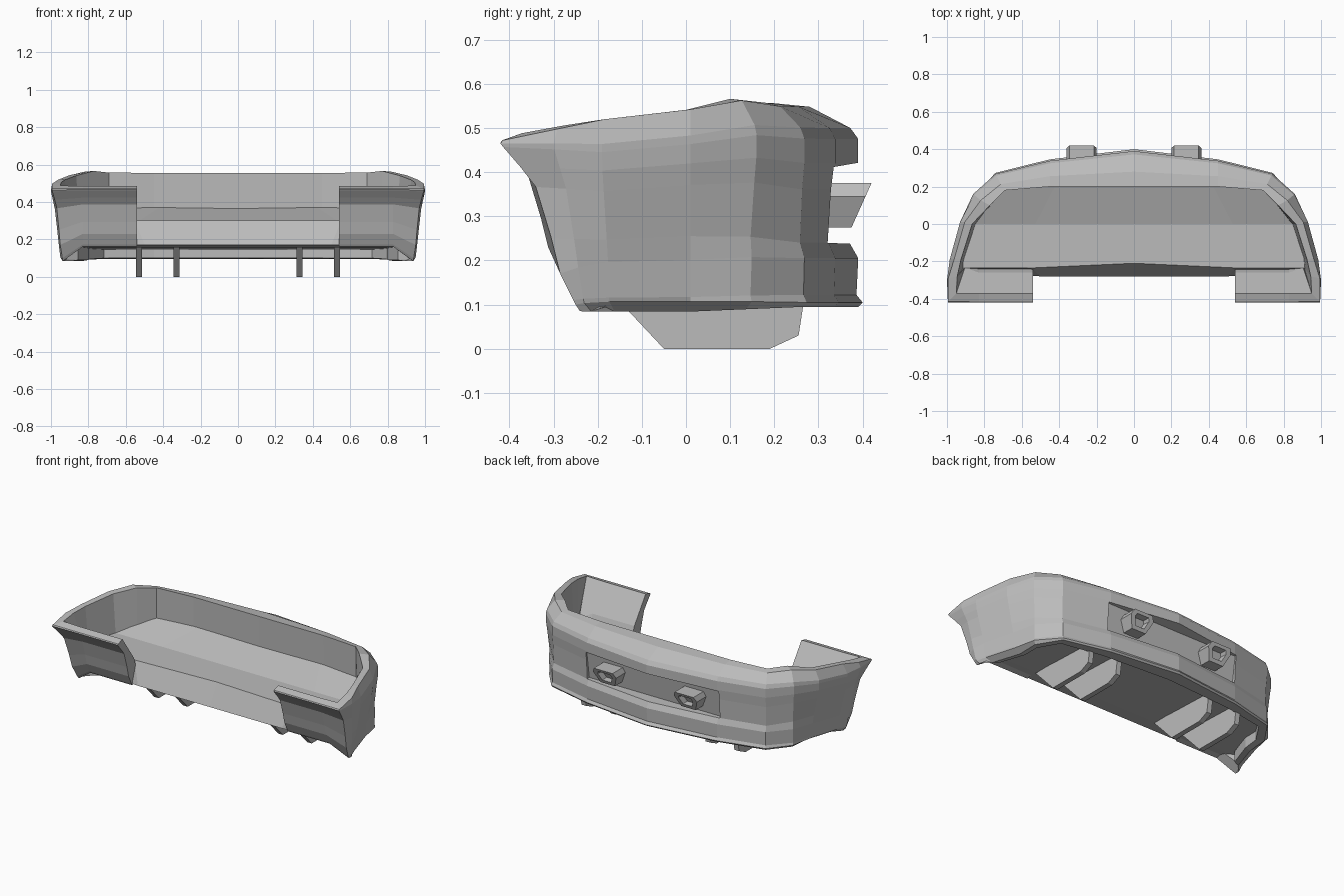
import bpy
import bmesh
from mathutils import Vector

cube = bpy.data.objects.get("Cube")
if cube:
    bpy.data.objects.remove(cube, do_unlink=True)

GREY = (0.5, 0.5, 0.5, 1.0)
grey = bpy.data.materials.new("plain grey")
grey.use_nodes = True
grey.diffuse_color = GREY
grey.node_tree.nodes["Principled BSDF"].inputs["Base Color"].default_value = GREY


def loft(name, rings):
    """Skin a series of closed rings into one capped, flat shaded object."""
    bm = bmesh.new()
    rows = [[bm.verts.new(p) for p in ring] for ring in rings]
    count = len(rows[0])
    for a, b in zip(rows, rows[1:]):
        for i in range(count):
            j = (i + 1) % count
            bm.faces.new((a[i], a[j], b[j], b[i]))
    bm.faces.new(rows[0][::-1])
    bm.faces.new(rows[-1])
    bmesh.ops.recalc_face_normals(bm, faces=bm.faces)
    mesh = bpy.data.meshes.new(name)
    bm.to_mesh(mesh)
    bm.free()
    mesh.materials.append(grey)
    obj = bpy.data.objects.new(name, mesh)
    bpy.context.collection.objects.link(obj)
    return obj


def mirrored(rings):
    """Mirror half a set of rings, ordered outward from x = 0."""
    left = [[Vector((-p[0], p[1], p[2])) for p in r] for r in rings[:0:-1]]
    return left + rings


# Wall profiles as (inward offset, height), from the inside of the lower lip
# over the outer face to the rim; the last two follow the inner wall
BACK = [(.09, .16), (.09, .1), (0, .095), (-.01, .105), (.004, .122), (0, .205),
        (.02, .24), (.01, .36), (0, .42), (0, .475), (.018, .5), (.11, .548),
        (0, .556), (-.01, .2)]
SIDE = [(.13, .16), (.13, .09), (.095, .084), (.055, .108), (.052, .118), (.045, .205),
        (.035, .26), (.012, .38), (.003, .43), (0, .475), (0, .495), (.025, .556),
        (0, .555), (.02, .25)]
WING = [(.25, .16), (.25, .1), (.18, .085), (.17, .1), (.165, .11), (.135, .17),
        (.115, .25), (.08, .365), (.045, .41), (.006, .455), (0, .463), (.005, .47),
        (.05, .486), (.14, .29)]
LOW = .09

# Stations: outer point, inward direction, inner rim point, rim height, low edge, blend
STATIONS = [
    ((0, .39), (0, -1), (0, .2), .556, LOW, (BACK, BACK)),
    ((.45, .338), (0, -.75), (.45, .2), .556, LOW, (BACK, BACK)),
    ((.74, .268), (-.25, -.5), (.69, .18), .557, LOW, (BACK, BACK)),
    ((.86, .16), (-.6, -.5), (.77, .1), .566, LOW, (BACK, SIDE)),
    ((.93, .01), (-1, 0), (.865, 0), .541, LOW, (SIDE, SIDE)),
    ((.985, -.19), (-1, .3), (.925, -.19), .519, LOW, (SIDE, SIDE)),
    ((1, -.3), (-.45, .62), (.945, -.28), .505, LOW, (SIDE, WING)),
    ((.995, -.42), (-.33, 1), (.95, -.372), .488, LOW, (WING, WING)),
    ((.83, -.42), (0, .8), (.83, -.372), .485, .165, (WING, WING)),
    ((.54, -.42), (0, .8), (.54, -.372), .485, .165, (WING, WING)),
]


def section(outer, inward, rim, top, low, blend):
    ring = []
    crown = (blend[0][-2][1] + blend[1][-2][1]) / 2
    for k, (a, b) in enumerate(zip(*blend)):
        off, z = (a[0] + b[0]) / 2, (a[1] + b[1]) / 2
        z = low + (z - LOW) * (top - low) / (crown - LOW)
        base = outer
        if k >= len(BACK) - 2:
            base = rim
            off = off if k == len(BACK) - 1 else 0
        ring.append(Vector((base[0] + inward[0] * off, base[1] + inward[1] * off, z)))
    return ring


shell = loft("bumper_shell", mirrored([section(*s) for s in STATIONS]))

# Tilted recess cut into the back of the shell
cutter = loft("recess_cutter", [
    [(x, .325, .41), (x, .3, .24), (x, .5, .235), (x, .5, .44)] for x in (-.46, .46)])
cut = shell.modifiers.new("recess", "BOOLEAN")
cut.operation = "DIFFERENCE"
cut.solver = "EXACT"
cut.object = cutter
bpy.context.view_layer.objects.active = shell
shell.select_set(True)
bpy.ops.object.modifier_apply(modifier=cut.name)
bpy.data.objects.remove(cutter, do_unlink=True)

# Tray as (depth, height, half width): floor from front to back, then underside
FLOOR = [(-.21, .3, .92), (0, .3, .88), (.22, .38, .69), (.27, .145, .7),
         (0, .155, .85), (-.2, .165, .9), (-.28, .17, .83)]
floor_rings = []
for share in (0, .6, 1):
    ring = []
    for k, (y, z, half) in enumerate(FLOOR):
        if k == 0:
            y -= .025 * min(share / .6, 1)
        if k == 2:
            z -= .01 * (1 - share)
        if k == len(FLOOR) - 1 and share == 1:
            y += .02
        ring.append(Vector((half * share, y, z)))
    floor_rings.append(ring)
loft("inner_tray", mirrored(floor_rings))

# Pair of faceted tail pipes with slanted mouths
PIPE = [(-.065, .375), (.065, .375), (.08, .345), (.05, .275), (-.05, .275), (-.08, .345)]


def pipe_ring(centre, scale, depth=None, back=0):
    ring = []
    for dx, z in PIPE:
        h = .33 + (z - .33) * scale
        y = .375 + (h - .275) * .45 - back if depth is None else depth
        ring.append(Vector((centre + dx * scale, y, h)))
    return ring


for side, label in ((1, "left"), (-1, "right")):
    c = .28 * side
    loft("tail_pipe_" + label, [pipe_ring(c, 1, depth=.28), pipe_ring(c, 1),
                                pipe_ring(c, .62), pipe_ring(c, .55, back=.04)])

    # Diffuser fins under the tray
    for kind, x in (("inner", .33), ("outer", .53)):
        outline = [(-.2, .16), (-.05, 0), (.19, 0), (.255, .03), (.275, .16)]
        loft("diffuser_fin_" + kind + "_" + label,
             [[(x * side + t, y, z) for y, z in outline] for t in (-.016, .016)])
